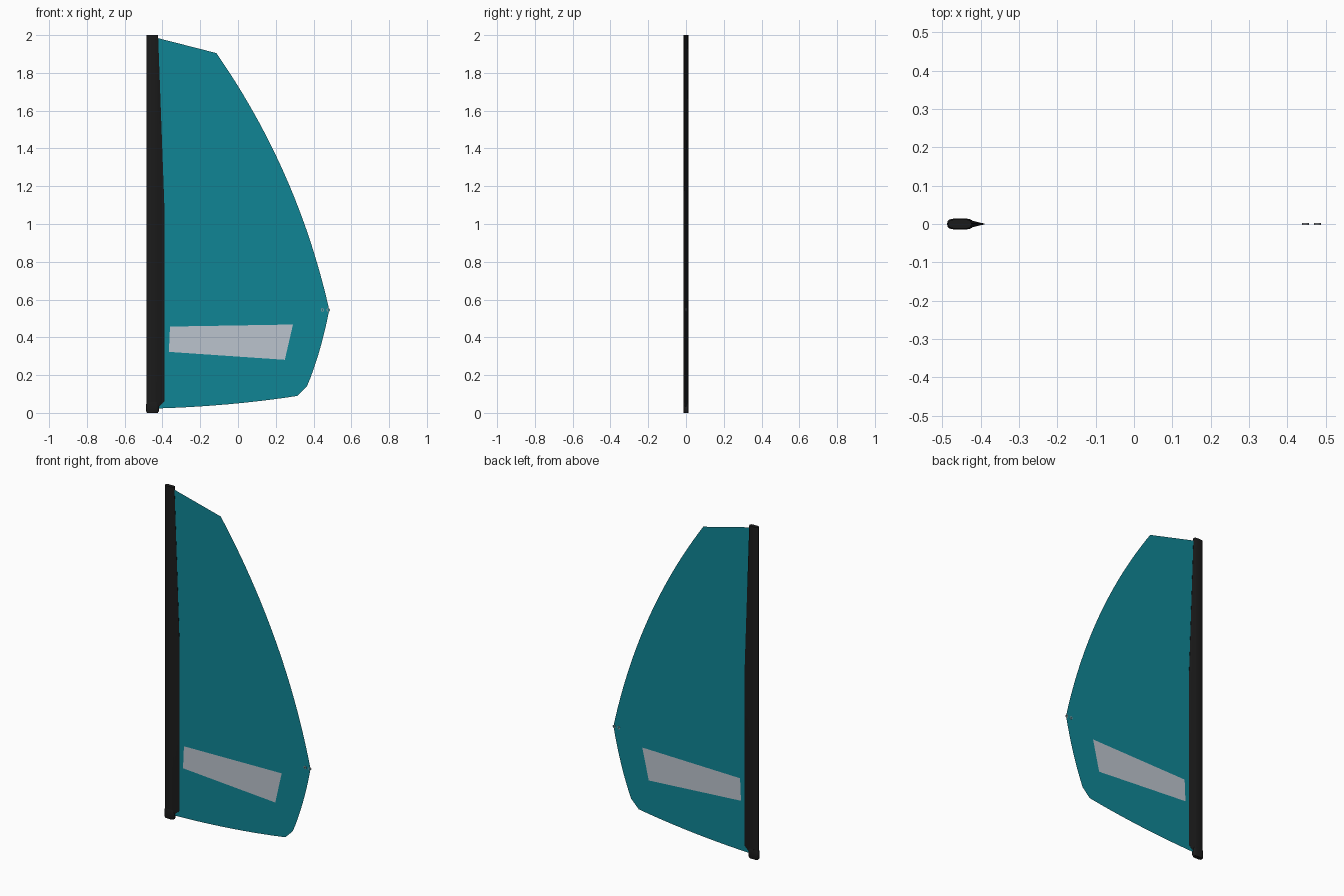
import bpy, bmesh, math
from mathutils import Vector

if "Cube" in bpy.data.objects:
    bpy.data.objects.remove(bpy.data.objects["Cube"])


def material(name, rgb):
    m = bpy.data.materials.new(name)
    m.diffuse_color = (*rgb, 1)
    m.use_nodes = True
    m.node_tree.nodes["Principled BSDF"].inputs["Base Color"].default_value = m.diffuse_color
    return m


TEAL = material("teal cloth", (0.005, 0.235, 0.300))
CLEAR = material("pale window film", (0.50, 0.55, 0.61))
BLACK = material("black", (0.011, 0.011, 0.011))
STEEL = material("grey metal", (0.32, 0.33, 0.35))


def to_object(bm, name, mats, smooth=None):
    me = bpy.data.meshes.new(name)
    bm.to_mesh(me)
    bm.free()
    ob = bpy.data.objects.new(name, me)
    bpy.context.collection.objects.link(ob)
    for m in mats:
        me.materials.append(m)
    if smooth is not None:
        bpy.ops.object.select_all(action='DESELECT')
        ob.select_set(True)
        bpy.context.view_layer.objects.active = ob
        bpy.ops.object.shade_smooth_by_angle(angle=math.radians(smooth))
    return ob


def bezier(a, c, b, n):
    a, b, c = Vector(a), Vector(b), Vector(c)
    return [a * (1 - t) ** 2 + c * 2 * t * (1 - t) + b * t * t
            for t in (i / n for i in range(n + 1))]


def loft(bm, rings):
    rows = [[bm.verts.new(p) for p in r] for r in rings]
    n = len(rows[0])
    for a, b in zip(rows, rows[1:]):
        for i in range(n):
            j = (i + 1) % n
            bm.faces.new((a[i], a[j], b[j], b[i]))
    bm.faces.new(rows[0])
    bm.faces.new(rows[-1])
    bmesh.ops.recalc_face_normals(bm, faces=bm.faces[:])


# Sail cloth with the window cut in as its own face
outline = [Vector((-0.44, 1.988))]
outline += bezier((-0.115, 1.905), (0.317, 1.284), (0.483, 0.545), 24)
outline += bezier((0.483, 0.545), (0.437, 0.31), (0.365, 0.14), 8)[1:]
outline += bezier((0.315, 0.09), (-0.04, 0.035), (-0.44, 0.023), 10)
window = [(-0.36, 0.457), (0.291, 0.468), (0.248, 0.281), (-0.366, 0.323)]

bm = bmesh.new()
edges = []
for loop in (outline, window):
    vs = [bm.verts.new((p[0], 0, p[1])) for p in loop]
    edges += [bm.edges.new((vs[i - 1], vs[i])) for i in range(len(vs))]
bmesh.ops.triangle_fill(bm, use_beauty=True, edges=edges, normal=(0, -1, 0))
pane = bm.faces.new(vs)
pane.material_index = 1
for f in bm.faces:
    f.normal_update()
    if f.normal.y > 0:
        f.normal_flip()
to_object(bm, "sail", [TEAL, CLEAR])

# Mast sleeve: rounded nose tapering to a thin trailing edge
half = [(-0.484, 0.004), (-0.479, 0.009), (-0.469, 0.012),
        (-0.440, 0.012), (-0.428, 0.010)]


def sleeve_ring(z, trail):
    side = half + [(trail, 0.001)]
    return [(x, -y, z) for x, y in side] + [(x, y, z) for x, y in reversed(side)]


bm = bmesh.new()
loft(bm, [sleeve_ring(z, t) for z, t in
          ((0.03, -0.422), (0.06, -0.39), (1.1, -0.39), (2.0, -0.423))])
to_object(bm, "mast_sleeve", [BLACK], 30)

# Mast foot: oval cap with softened ends
bm = bmesh.new()
loft(bm, [[(-0.453 + 0.034 * s * math.copysign(abs(math.cos(a)) ** 0.6, math.cos(a)),
            0.0145 * s * math.copysign(abs(math.sin(a)) ** 0.6, math.sin(a)), z)
           for a in (i * math.tau / 24 for i in range(24))]
          for z, s in ((0, 0.82), (0.009, 1), (0.045, 1), (0.058, 0.85))])
to_object(bm, "mast_foot", [BLACK], 35)

# Clew eyelets: two small rings at the rear corner
for k, x in enumerate((0.447, 0.478)):
    rows = 16
    bm = bmesh.new()
    grid = []
    for i in range(rows):
        a = i * math.tau / rows
        grid.append([bm.verts.new((x + r * math.cos(a), y, 0.545 + r * math.sin(a)))
                     for r, y in ((0.009, -0.002), (0.005, -0.002),
                                  (0.005, 0.002), (0.009, 0.002))])
    for i in range(rows):
        p, q = grid[i - 1], grid[i]
        for j in range(4):
            bm.faces.new((p[j - 1], p[j], q[j], q[j - 1]))
    bmesh.ops.recalc_face_normals(bm, faces=bm.faces[:])
    to_object(bm, f"clew_eyelet_{k + 1}", [STEEL], 30)
